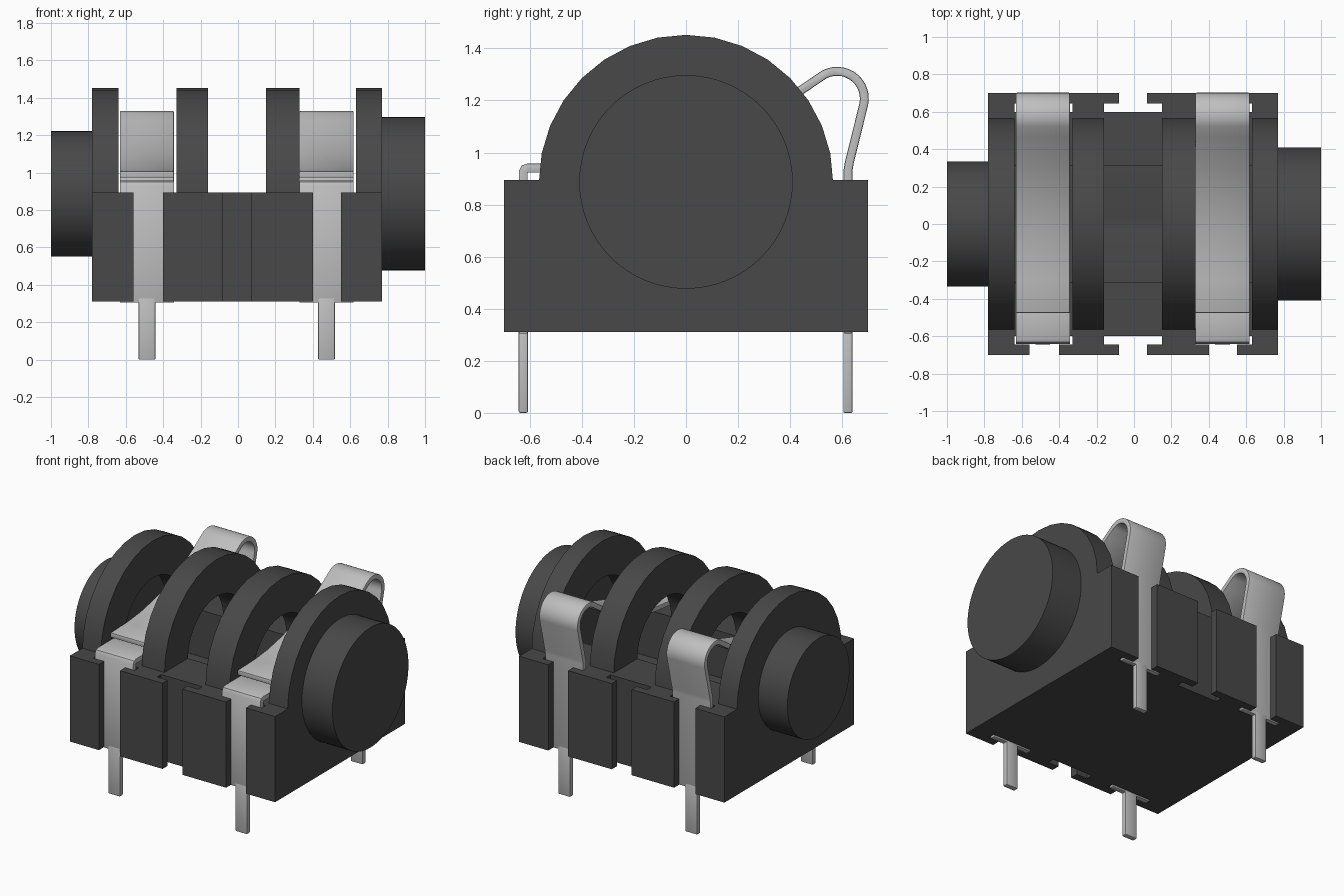
import bpy, bmesh, math
from mathutils import Vector

if "Cube" in bpy.data.objects:
    bpy.data.objects.remove(bpy.data.objects["Cube"])


def material(name, v):
    m = bpy.data.materials.new(name)
    m.use_nodes = True
    m.diffuse_color = (v, v, v, 1)
    m.node_tree.nodes["Principled BSDF"].inputs["Base Color"].default_value = (v, v, v, 1)
    return m


PLASTIC = material("dark plastic", 0.065)
METAL = material("pale metal", 0.52)


def prism(name, pts, a, b, axis, mat):
    """Extrude a closed outline: along z (points are x, y) or along x (points are y, z)."""
    put = (lambda p: (p[0], p[1], a)) if axis == "z" else (lambda p: (a, p[0], p[1]))
    bm = bmesh.new()
    face = bm.faces.new([bm.verts.new(put(p)) for p in pts])
    out = bmesh.ops.extrude_face_region(bm, geom=[face])
    move = Vector((0, 0, b - a)) if axis == "z" else Vector((b - a, 0, 0))
    bmesh.ops.translate(bm, vec=move, verts=[g for g in out["geom"] if isinstance(g, bmesh.types.BMVert)])
    bmesh.ops.recalc_face_normals(bm, faces=bm.faces)
    me = bpy.data.meshes.new(name)
    bm.to_mesh(me)
    bm.free()
    me.materials.append(mat)
    ob = bpy.data.objects.new(name, me)
    bpy.context.collection.objects.link(ob)
    return ob


def box(name, x0, x1, y0, y1, z0, z1, mat):
    return prism(name, [(x0, y0), (x1, y0), (x1, y1), (x0, y1)], z0, z1, "z", mat)


def disc(name, x0, x1, r, mat, n=32):
    pts = [(r * math.cos(2 * math.pi * i / n), AXIS + r * math.sin(2 * math.pi * i / n)) for i in range(n)]
    return prism(name, pts, x0, x1, "x", mat)


def activate(ob):
    bpy.ops.object.select_all(action="DESELECT")
    ob.select_set(True)
    bpy.context.view_layer.objects.active = ob


def combine(ob, other, op):
    activate(ob)
    mod = ob.modifiers.new(op, "BOOLEAN")
    mod.operation, mod.solver, mod.object = op, "EXACT", other
    bpy.ops.object.modifier_apply(modifier=mod.name)
    bpy.data.objects.remove(other)


def smooth(ob, angle=30):
    activate(ob)
    bpy.ops.object.shade_smooth_by_angle(angle=math.radians(angle))


AXIS = 0.887                       # height of the bore axis
BASE, TOP = 0.31, 0.895            # housing bottom and top
GAPS = [(-0.64, -0.33), (-0.16, 0.15), (0.33, 0.63)]
OPENINGS = [(-0.56, -0.40), (-0.08, 0.07), (0.40, 0.55)]

# Housing: block with T-shaped slots down the front and the back
edge = [(-0.78, -0.70)]
for (g0, g1), (o0, o1) in zip(GAPS, OPENINGS):
    edge += [(o0, -0.70), (o0, -0.645), (g0, -0.645), (g0, -0.60),
             (g1, -0.60), (g1, -0.645), (o1, -0.645), (o1, -0.70)]
edge.append((0.77, -0.70))
outline = edge + [(x, -y) for x, y in reversed(edge)]
housing = prism("housing", outline, BASE, TOP, "z", PLASTIC)

# Four round ribs standing out of the block
for x0, x1 in [(-0.78, -0.64), (-0.33, -0.16), (0.15, 0.33), (0.63, 0.77)]:
    combine(housing, disc("rib", x0, x1, 0.565, PLASTIC), "UNION")

# Blind bore through the ribs, and flat-floored wells between them
combine(housing, disc("bore_cutter", -0.76, 0.75, 0.312, PLASTIC, 48), "DIFFERENCE")
for x0, x1 in GAPS:
    combine(housing, box("well_cutter", x0, x1, -0.312, 0.312, 0.578, 1.0, PLASTIC), "DIFFERENCE")
smooth(housing, 20)

# Round end bosses
smooth(disc("small_end_boss", -1.0, -0.775, 0.335, PLASTIC, 64))
smooth(disc("large_end_boss", 0.765, 1.0, 0.41, PLASTIC, 64))


def ribbon(name, path, t, x0, x1):
    """Bent sheet-metal strip following a side path of (y, z) points."""
    pts = [Vector(p) for p in path]
    left, right = [], []
    for i, p in enumerate(pts):
        d0 = (p - pts[i - 1]).normalized() if i else (pts[1] - p).normalized()
        d1 = (pts[i + 1] - p).normalized() if i < len(pts) - 1 else d0
        d = (d0 + d1).normalized()
        n = Vector((-d.y, d.x)) * (t / 2 / max(d.dot(d0), 0.5))
        left.append(p + n)
        right.append(p - n)
    return prism(name, left + right[::-1], x0, x1, "x", METAL)


def soften(ob):
    mod = ob.modifiers.new("soft_edges", "BEVEL")
    mod.width, mod.segments, mod.limit_method = 0.006, 2, "ANGLE"
    mod.angle_limit = math.radians(50)
    activate(ob)
    bpy.ops.object.modifier_apply(modifier=mod.name)
    smooth(ob, 35)


# Spring side path: up the back, round the loop, then down over the bore to the front
loop = [(0.58 + 0.105 * math.cos(math.radians(a)), 1.207 + 0.105 * math.sin(math.radians(a)))
        for a in range(-12, 119, 10)]
spring = [(0.622, 0.305), (0.622, 0.93), (0.627, 0.96)] + loop + [
    (0.475, 1.262), (0.42, 1.225), (0.30, 1.155), (0.15, 1.085),
    (0.0, 1.04), (-0.15, 1.01), (-0.30, 0.995), (-0.475, 0.99)]
# Fixed contact path: up the front, then folded inward under the spring tip
fold = [(-0.625, 0.305), (-0.625, 0.925), (-0.619, 0.936), (-0.608, 0.94), (-0.40, 0.94)]

for side, c in (("right", -0.487), ("left", 0.473)):
    w = 0.145
    soften(ribbon(side + "_spring_contact", spring, 0.034, c - w, c + w))
    soften(ribbon(side + "_fixed_contact", fold, 0.034, c - w, c + w))
    soften(box(side + "_back_pin", c - 0.045, c + 0.045, 0.604, 0.64, 0, 0.33, METAL))
    soften(box(side + "_front_pin", c - 0.045, c + 0.045, -0.643, -0.607, 0, 0.33, METAL))
